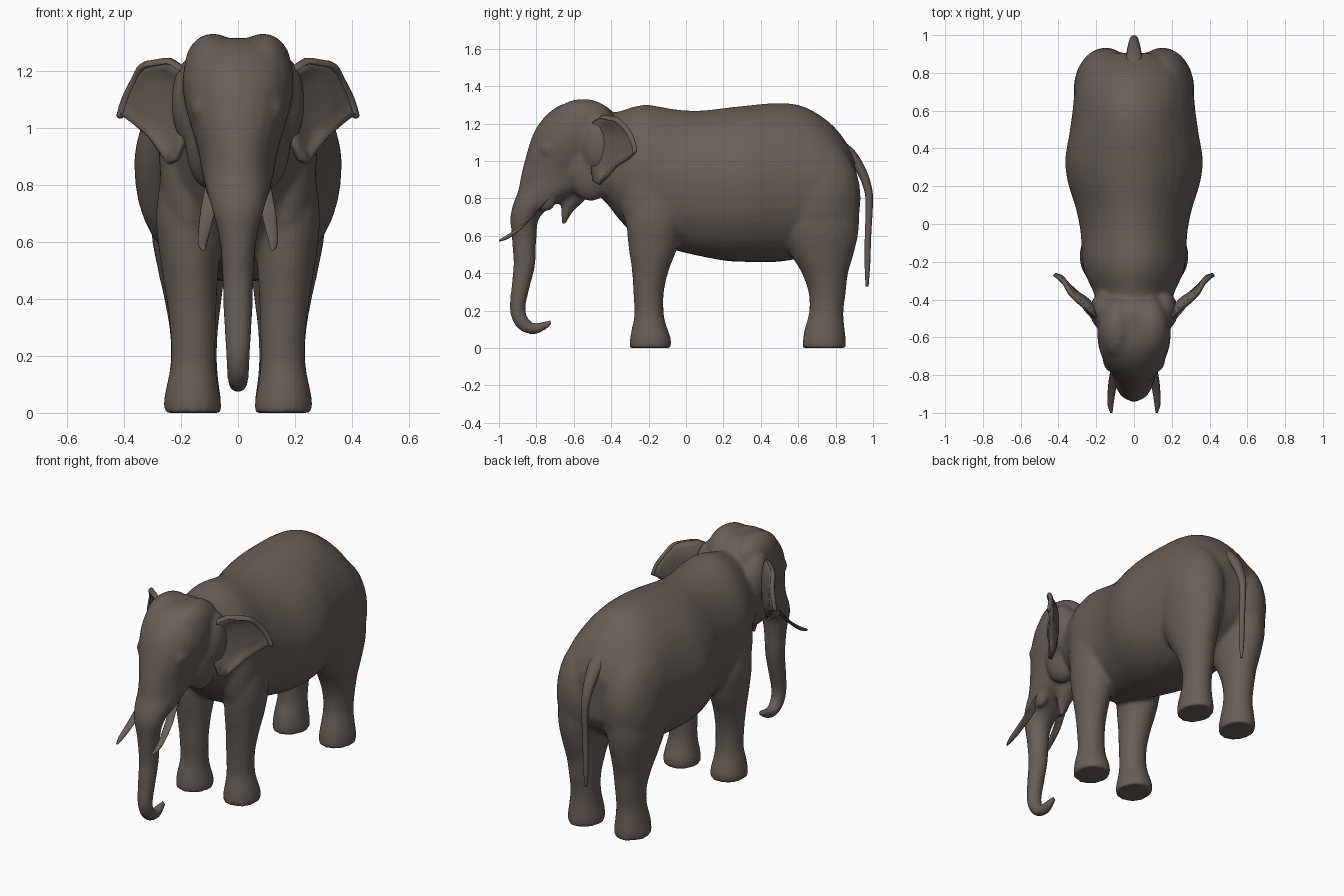
import bpy, bmesh, math
from mathutils import Matrix

hide = bpy.data.materials.new("grey brown hide")
hide.diffuse_color = (0.135, 0.110, 0.094, 1)


def spline(rows, steps=4):
    """Smoothly interpolate a list of equal-length tuples."""
    out = []
    for i in range(len(rows) - 1):
        a, b, c, d = (rows[max(0, min(len(rows) - 1, i + k))] for k in (-1, 0, 1, 2))
        for s in range(steps):
            t = s / steps
            out.append(tuple(0.5 * (2*q + (r-p)*t + (2*p-5*q+4*r-u)*t*t + (3*q-p-3*r+u)*t**3)
                             for p, q, r, u in zip(a, b, c, d)))
    return out + [rows[-1]]


def loft(bm, rows, sides=24, mirror=False, upper=2.0, lower=2.0):
    """Rows are (x, y, z, radius across, radius along, tilt in degrees)."""
    for sx in ((1, -1) if mirror else (1,)):
        rings = []
        for x, y, z, ru, rv, tilt in spline(rows):
            t, ring = math.radians(tilt), []
            for k in range(sides):
                a = 2 * math.pi * k / sides
                c, s = math.cos(a), math.sin(a)
                power = upper if s > 0 else lower
                c = math.copysign(abs(c) ** (2 / power), c) * max(ru, .003)
                s = math.copysign(abs(s) ** (2 / power), s) * max(rv, .003)
                ring.append(bm.verts.new((sx * (x + c), y + s * math.cos(t), z + s * math.sin(t))))
            rings.append(ring)
        for r0, r1 in zip(rings, rings[1:]):
            for k in range(sides):
                j = (k + 1) % sides
                bm.faces.new((r0[k], r0[j], r1[j], r1[k]))
        bm.faces.new(rings[0])
        bm.faces.new(rings[-1])


def blob(bm, pos, size):
    """Mirrored pair of ellipsoids."""
    for sx in (1, -1):
        m = Matrix.Translation((sx * pos[0], pos[1], pos[2])) @ Matrix.Diagonal((*size, 1))
        bmesh.ops.create_uvsphere(bm, u_segments=24, v_segments=14, radius=1, matrix=m)


def finish(name, bm):
    bmesh.ops.recalc_face_normals(bm, faces=bm.faces[:])
    me = bpy.data.meshes.new(name)
    bm.to_mesh(me)
    bm.free()
    me.materials.append(hide)
    for p in me.polygons:
        p.use_smooth = True
    ob = bpy.data.objects.new(name, me)
    bpy.context.collection.objects.link(ob)
    return ob


bm = bmesh.new()

# Torso from neck to rump: y, belly height, back height, half width
torso = [(-.60, .90, 1.22, .13), (-.45, .80, 1.25, .19), (-.36, .69, 1.265, .215),
         (-.28, .61, 1.29, .252), (-.20, .56, 1.30, .274), (-.05, .52, 1.275, .282),
         (.08, .49, 1.27, .307), (.22, .465, 1.285, .35), (.34, .46, 1.298, .364),
         (.48, .46, 1.31, .342), (.60, .48, 1.30, .325), (.70, .53, 1.255, .315),
         (.79, .58, 1.185, .29), (.86, .64, 1.095, .24), (.905, .72, 1.0, .14)]
loft(bm, [(0, y, (lo + hi) / 2, w, (hi - lo) / 2, 90) for y, lo, hi, w in torso],
     40, upper=1.8, lower=2.2)

# Rump lobes and shoulders
blob(bm, (.15, .71, .80), (.17, .225, .32))
blob(bm, (.165, -.18, .82), (.11, .17, .30))

# Front and hind legs with flared feet
loft(bm, [(.16, -.19, 0, .102, .112, 0), (.16, -.19, .05, .100, .110, 0),
          (.16, -.195, .11, .088, .094, 0), (.157, -.197, .18, .079, .079, 0),
          (.158, -.20, .30, .081, .082, 0), (.164, -.19, .42, .091, .100, 0),
          (.17, -.175, .55, .105, .134, 0), (.175, -.17, .70, .113, .148, 0),
          (.16, -.175, .90, .10, .13, 0)], mirror=True)
loft(bm, [(.157, .74, 0, .098, .117, 0), (.157, .74, .05, .097, .115, 0),
          (.157, .742, .11, .089, .106, 0), (.155, .75, .19, .081, .092, 0),
          (.155, .755, .29, .085, .099, 0), (.158, .743, .40, .101, .124, 0),
          (.163, .728, .50, .118, .168, 0), (.165, .713, .64, .14, .212, 0),
          (.158, .70, .85, .15, .22, 0)], mirror=True)

# Head flowing down into the curled trunk
loft(bm, [(0, -.55, 1.315, .06, .06, 0), (0, -.555, 1.295, .13, .125, 0),
          (0, -.565, 1.24, .182, .188, 0), (0, -.585, 1.16, .195, .225, 0),
          (0, -.61, 1.08, .186, .23, 0), (0, -.64, 1.0, .163, .223, 0),
          (0, -.665, .92, .140, .218, 0), (0, -.72, .84, .126, .178, 0),
          (0, -.805, .775, .110, .118, 0), (0, -.860, .70, .088, .079, 0),
          (0, -.866, .60, .064, .067, 0), (0, -.864, .45, .054, .059, 0),
          (0, -.885, .32, .050, .050, 4), (0, -.900, .21, .043, .043, 10),
          (0, -.878, .139, .039, .040, 40), (0, -.83, .105, .036, .032, 75),
          (0, -.78, .110, .031, .027, 105), (0, -.716, .141, .017, .014, 120)])

# Crown lobes, ear roots, cheeks, brows and tusk sockets
blob(bm, (.088, -.55, 1.215), (.10, .165, .117))
blob(bm, (.160, -.46, 1.09), (.074, .10, .16))
blob(bm, (.105, -.51, .965), (.08, .13, .18))
blob(bm, (.13, -.72, 1.065), (.035, .06, .045))
blob(bm, (.080, -.75, .80), (.034, .06, .07))

# Pointed lower jaw
loft(bm, [(0, -.57, .90, .09, .11, 0), (0, -.60, .80, .065, .07, 0),
          (0, -.635, .73, .04, .032, 0), (0, -.655, .66, .014, .012, 0)])

# Fuse the flesh into one skin
body = finish("body", bm)
rm = body.modifiers.new("fuse", 'REMESH')
rm.mode = 'VOXEL'
rm.voxel_size = .0125
rm.use_smooth_shade = True
sm = body.modifiers.new("soften", 'SMOOTH')
sm.factor = .5
sm.iterations = 9

# Ears: swept-back flaps with a dished centre
outline = [(.17, 1.16), (.20, 1.215), (.24, 1.24), (.29, 1.235), (.335, 1.222), (.365, 1.17),
           (.395, 1.11), (.413, 1.05), (.37, 1.015), (.32, .975), (.285, .93), (.245, .875),
           (.215, .89), (.19, .95), (.175, 1.05)]
wave = [(.17, -.50), (.20, -.47), (.25, -.41), (.33, -.36), (.38, -.295), (.415, -.27)]


def ear_y(x, z):
    """Wavy sweep, with the lower lobe and inner top pulled forward."""
    shift = -.4 * max(0, 1.0 - z) - .4 * max(0, z - 1.16) * max(0, min(1, (.40 - x) / .12))
    for (x0, y0), (x1, y1) in zip(wave, wave[1:]):
        if x <= x1:
            return y0 + (y1 - y0) * (x - x0) / (x1 - x0) + shift
    return wave[-1][1] + shift


for side, sx in (("right", 1), ("left", -1)):
    bm = bmesh.new()
    loops = []
    for f in (1, .8, .45):
        pts = [(.275 + (x - .275) * f, 1.08 + (z - 1.08) * f) for x, z in outline]
        dip = 0 if f == 1 else .012
        loops.append([bm.verts.new((sx * x, ear_y(x, z) + dip, z)) for x, z in pts])
    n = len(outline)
    for a, b in zip(loops, loops[1:]):
        for i in range(n):
            bm.faces.new((a[i], a[(i + 1) % n], b[(i + 1) % n], b[i]))
    bm.faces.new(loops[-1])
    ear = finish(side + "_ear", bm)
    so = ear.modifiers.new("thickness", 'SOLIDIFY')
    so.thickness = .022
    so.offset = 0

# Folded upper ear rims
bm = bmesh.new()
loft(bm, [(x, ear_y(x, z), z - .006, .014, .016, 45) for x, z in outline[1:8]], 10, mirror=True)
finish("ear_rims", bm)

# Tusks
bm = bmesh.new()
loft(bm, [(.092, -.75, .785, .026, .032, 45), (.108, -.82, .700, .025, .032, 48),
          (.120, -.90, .630, .020, .025, 58), (.124, -.96, .592, .015, .015, 70),
          (.120, -1.0, .574, .006, .006, 75)], 12, mirror=True)
finish("tusks", bm)

# Tail
bm = bmesh.new()
loft(bm, [(0, .78, 1.10, .05, .045, 40), (0, .875, 1.035, .044, .034, 34),
          (0, .938, .945, .034, .026, 22), (0, .973, .85, .025, .022, 10),
          (0, .98, .76, .019, .019, 0), (0, .973, .60, .017, .017, 0),
          (0, .970, .45, .016, .015, 0), (0, .968, .33, .007, .008, 0)], 12)
finish("tail", bm)
